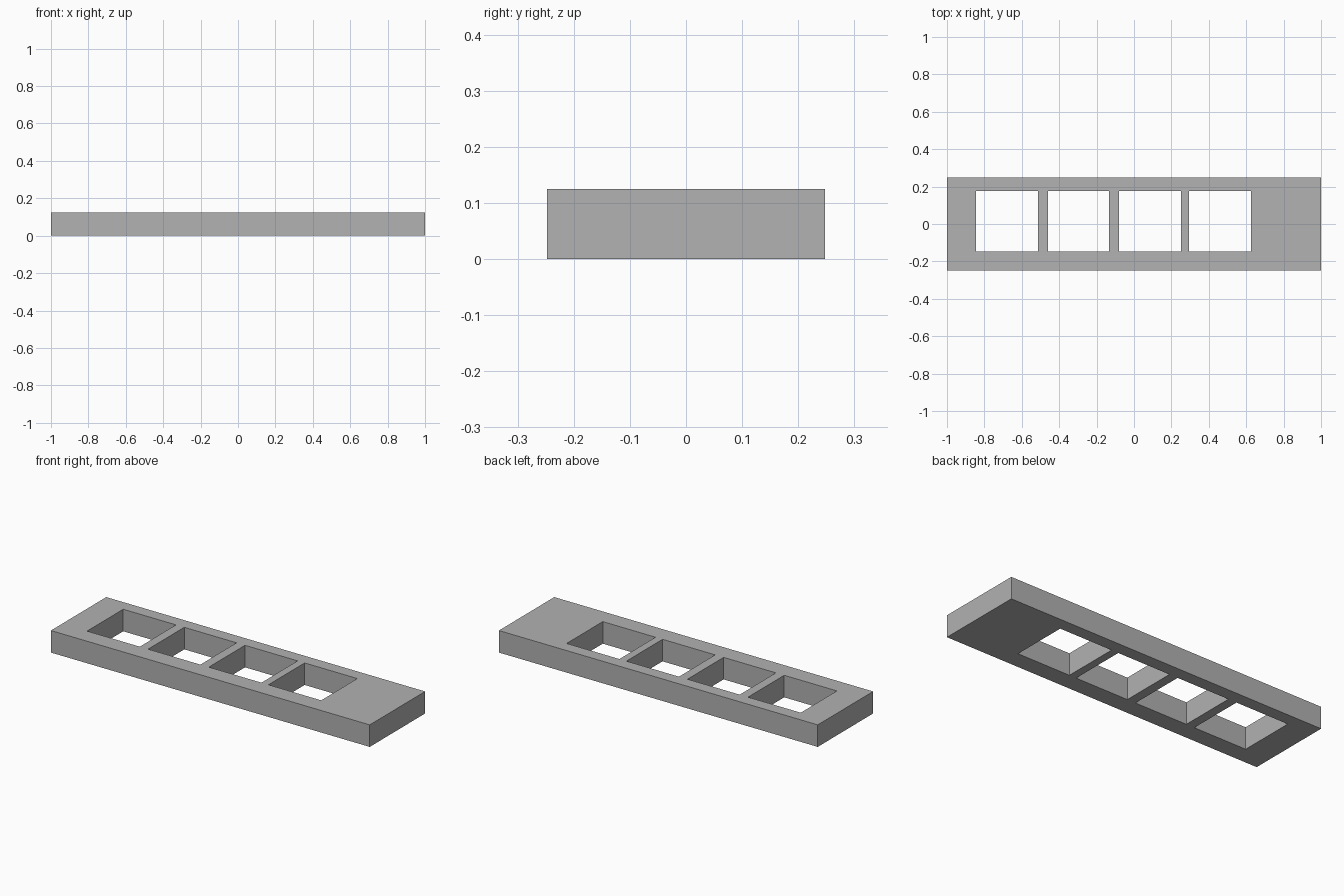
import bpy
import bmesh

cube = bpy.data.objects.get("Cube")
if cube:
    bpy.data.objects.remove(cube, do_unlink=True)

HEIGHT = 0.125
HALF_DEPTH = 0.248
WINDOW_Y = (-0.147, 0.177)
WINDOWS_X = [(-0.844, -0.513), (-0.461, -0.133), (-0.08, 0.25), (0.294, 0.625)]

# Plain grey material
grey = bpy.data.materials.new("grey")
grey.use_nodes = True
colour = (0.445, 0.445, 0.445, 1)
grey.diffuse_color = colour
grey.node_tree.nodes["Principled BSDF"].inputs["Base Color"].default_value = colour

# Flat layout of the frame: a grid of cells with the window cells left open
xs = [-1] + [x for window in WINDOWS_X for x in window] + [1]
ys = [-HALF_DEPTH, *WINDOW_Y, HALF_DEPTH]
bm = bmesh.new()
grid = [[bm.verts.new((x, y, 0)) for y in ys] for x in xs]
for i in range(len(xs) - 1):
    for j in range(len(ys) - 1):
        is_window = i % 2 == 1 and j == 1
        if not is_window:
            bm.faces.new((grid[i][j], grid[i + 1][j],
                          grid[i + 1][j + 1], grid[i][j + 1]))

# Raise the layout into a solid bar with square through-holes
raised = bmesh.ops.extrude_face_region(bm, geom=bm.faces[:], use_keep_orig=True)
top_verts = [g for g in raised["geom"] if isinstance(g, bmesh.types.BMVert)]
bmesh.ops.translate(bm, verts=top_verts, vec=(0, 0, HEIGHT))
bmesh.ops.recalc_face_normals(bm, faces=bm.faces[:])

mesh = bpy.data.meshes.new("slotted_bar")
bm.to_mesh(mesh)
bm.free()
mesh.materials.append(grey)
bar = bpy.data.objects.new("slotted_bar", mesh)
bpy.context.collection.objects.link(bar)
